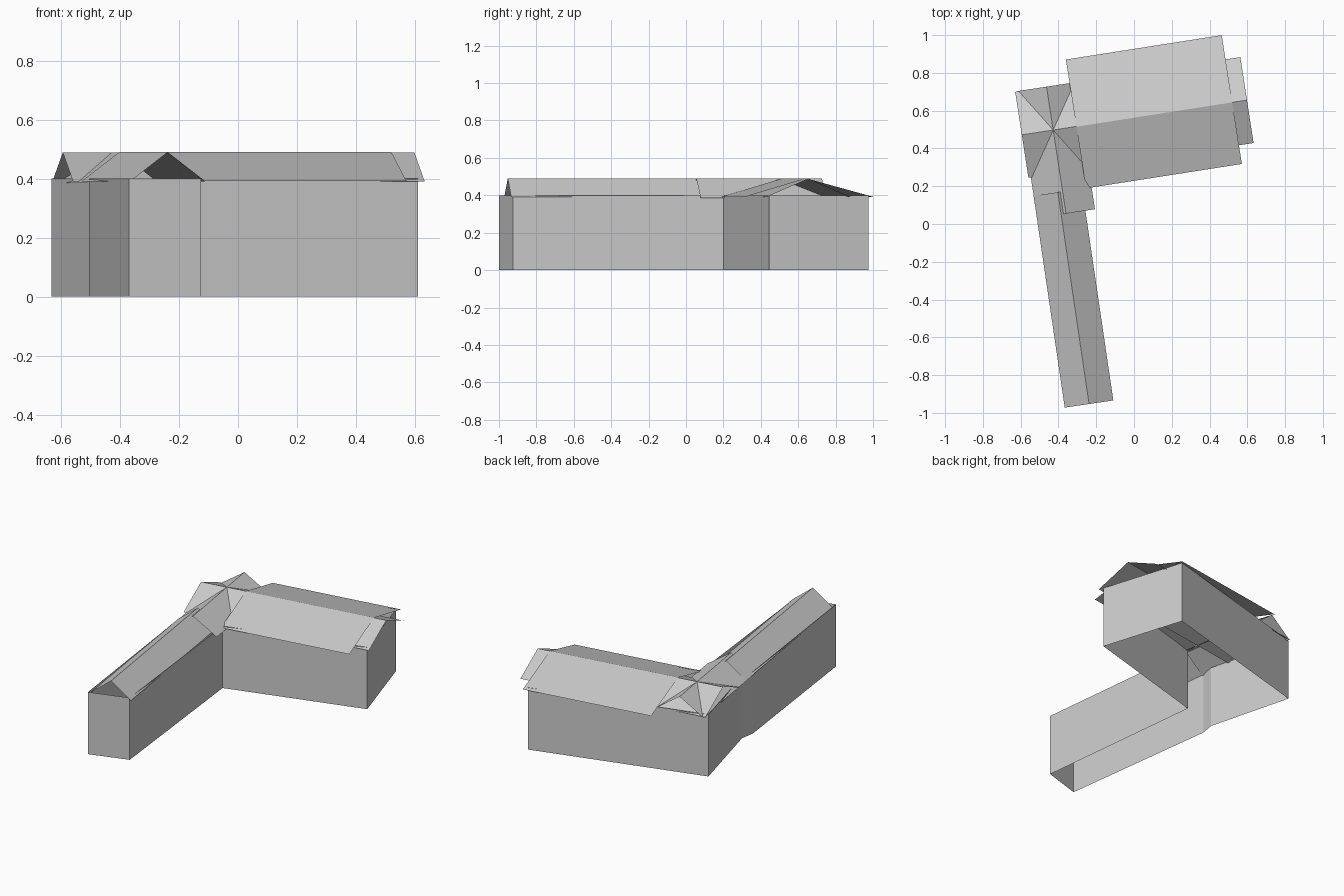
import bpy
from mathutils import Vector

if "Cube" in bpy.data.objects:
    bpy.data.objects.remove(bpy.data.objects["Cube"])

WALL_TOP = 0.40
RIDGE = 0.49


def add_mesh(name, verts, faces):
    mesh = bpy.data.meshes.new(name)
    mesh.from_pydata(verts, [], faces)
    mesh.update()
    obj = bpy.data.objects.new(name, mesh)
    bpy.context.collection.objects.link(obj)
    return obj


def gable_roof(name, a, b, left, right, eave, ridge=RIDGE):
    """Two thin slopes hung from the ridge a-b; left/right are plan widths."""
    a, b = Vector(a), Vector(b)
    d = (b - a).normalized()
    n = Vector((-d.y, d.x))
    rows = [(n * left, eave), (Vector((0, 0)), ridge), (-n * right, eave)]
    verts = [(*(p + off), z) for off, z in rows for p in (a, b)]
    return add_mesh(name, verts, [(0, 2, 3, 1), (2, 4, 5, 3)])


# Outer walls: open shell around the L-shaped footprint (counter-clockwise)
footprint = [
    (-0.37, -1.0), (-0.125, -0.925), (-0.25, 0.20), (0.61, 0.445),
    (0.445, 0.975), (-0.633, 0.675), (-0.49, 0.13), (-0.505, 0.04),
]
n = len(footprint)
add_mesh(
    "walls",
    [(x, y, z) for z in (0, WALL_TOP) for x, y in footprint],
    [(i, (i + 1) % n, n + (i + 1) % n, n + i) for i in range(n)],
)

# Wide roof over the main block
gable_roof("main_roof", (-0.305, 0.515), (0.52, 0.644), 0.36, 0.33, 0.392)
# Narrow roof along the whole main ridge, showing past both ends
gable_roof("main_ridge_roof", (-0.594, 0.472), (0.598, 0.656), 0.23, 0.23, 0.39, RIDGE - 0.001)
# Roof over the long wing
gable_roof("wing_roof", (-0.238, -0.953), (-0.403, 0.168), 0.13, 0.13, 0.39)
# Roof joining the wing to the main block
gable_roof("junction_roof", (-0.36, 0.055), (-0.463, 0.727), 0.155, 0.155, 0.386, RIDGE - 0.001)
